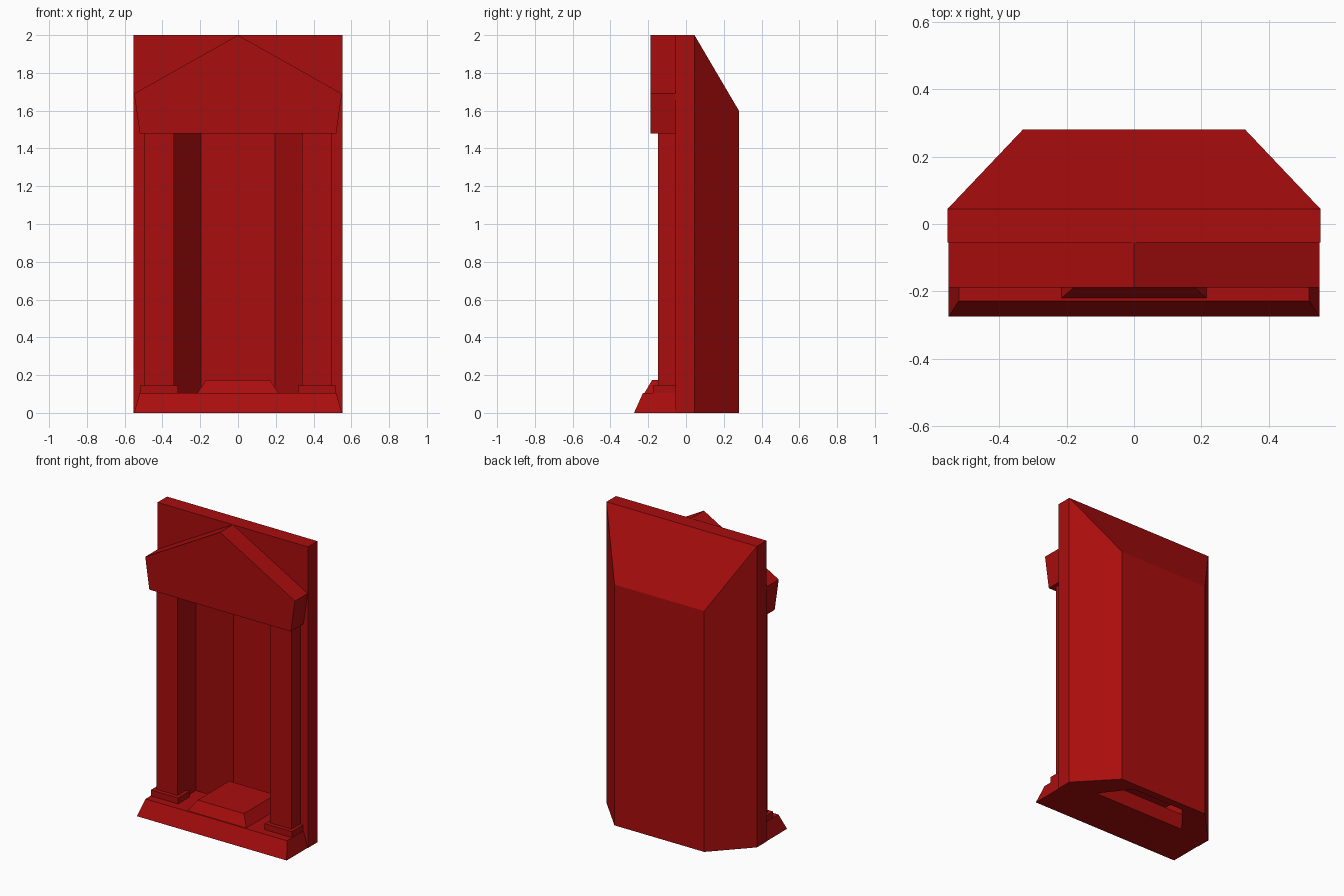
import bpy, bmesh

if "Cube" in bpy.data.objects:
    bpy.data.objects.remove(bpy.data.objects["Cube"])

red = bpy.data.materials.new("red_stone")
red.diffuse_color = (0.4, 0.004, 0.004, 1)
red.use_nodes = True
red.node_tree.nodes["Principled BSDF"].inputs["Base Color"].default_value = red.diffuse_color


def solid(name, pts):
    """Convex flat-faced solid spanning the given points."""
    bm = bmesh.new()
    for p in pts:
        bm.verts.new(p)
    bmesh.ops.convex_hull(bm, input=bm.verts)
    bmesh.ops.dissolve_limit(bm, angle_limit=0.01, verts=bm.verts, edges=bm.edges)
    bmesh.ops.recalc_face_normals(bm, faces=bm.faces)
    me = bpy.data.meshes.new(name)
    bm.to_mesh(me)
    bm.free()
    me.materials.append(red)
    ob = bpy.data.objects.new(name, me)
    bpy.context.collection.objects.link(ob)
    return ob


def mirrored(half):
    """Points (x, y, z) plus their reflections across x = 0."""
    return [(s * x, y, z) for x, y, z in half for s in (1, -1)]


def rect(x0, x1, y0, y1, z):
    return [(x, y, z) for x in (x0, x1) for y in (y0, y1)]


def box(name, x0, x1, y0, y1, z0, z1):
    return solid(name, rect(x0, x1, y0, y1, z0) + rect(x0, x1, y0, y1, z1))


# Upright slab with faceted rear bay and sloping rear roof
body = solid("niche_body", mirrored(
    [(0.553, y, z) for y in (-0.055, 0.045) for z in (0, 2)]
    + [(0.33, 0.28, 0), (0.33, 0.28, 1.6)]))

# Hollow for the niche, open at the front and the bottom
cutter = solid("niche_cutter", mirrored(
    [(x, y, z) for x, y in ((0.34, -0.2), (0.34, 0.045), (0.195, 0.23))
     for z in (-0.1, 1.58)]))
cutter.hide_render = True
cut = body.modifiers.new("niche", 'BOOLEAN')
cut.operation = 'DIFFERENCE'
cut.solver = 'EXACT'
cut.object = cutter
bpy.context.view_layer.objects.active = body
bpy.ops.object.modifier_apply(modifier=cut.name)
bpy.data.objects.remove(cutter)

# Plinth with sloped front and ends, and the sill inside the opening
solid("plinth", rect(-0.55, 0.55, -0.275, -0.055, 0)
      + rect(-0.52, 0.52, -0.228, -0.055, 0.105))
box("sill", -0.34, 0.34, -0.055, 0.045, 0, 0.105)

# Tapered step running into the niche
solid("step", rect(-0.215, 0.215, -0.22, 0.19, 0.105)
      + rect(-0.17, 0.17, -0.18, 0.15, 0.173))

# Pilasters and their feet
for side, s in (("left", -1), ("right", 1)):
    box(side + "_pilaster", s * 0.34, s * 0.497, -0.148, -0.055, 0.145, 1.48)
    box(side + "_pilaster_foot", s * 0.318, s * 0.518, -0.175, -0.055, 0.105, 0.145)

# Gabled pediment
solid("pediment", mirrored(
    [(x, y, z) for x, z in ((0.52, 1.48), (0.55, 1.69)) for y in (-0.188, -0.055)])
    + [(0, -0.188, 2), (0, -0.055, 2)])
